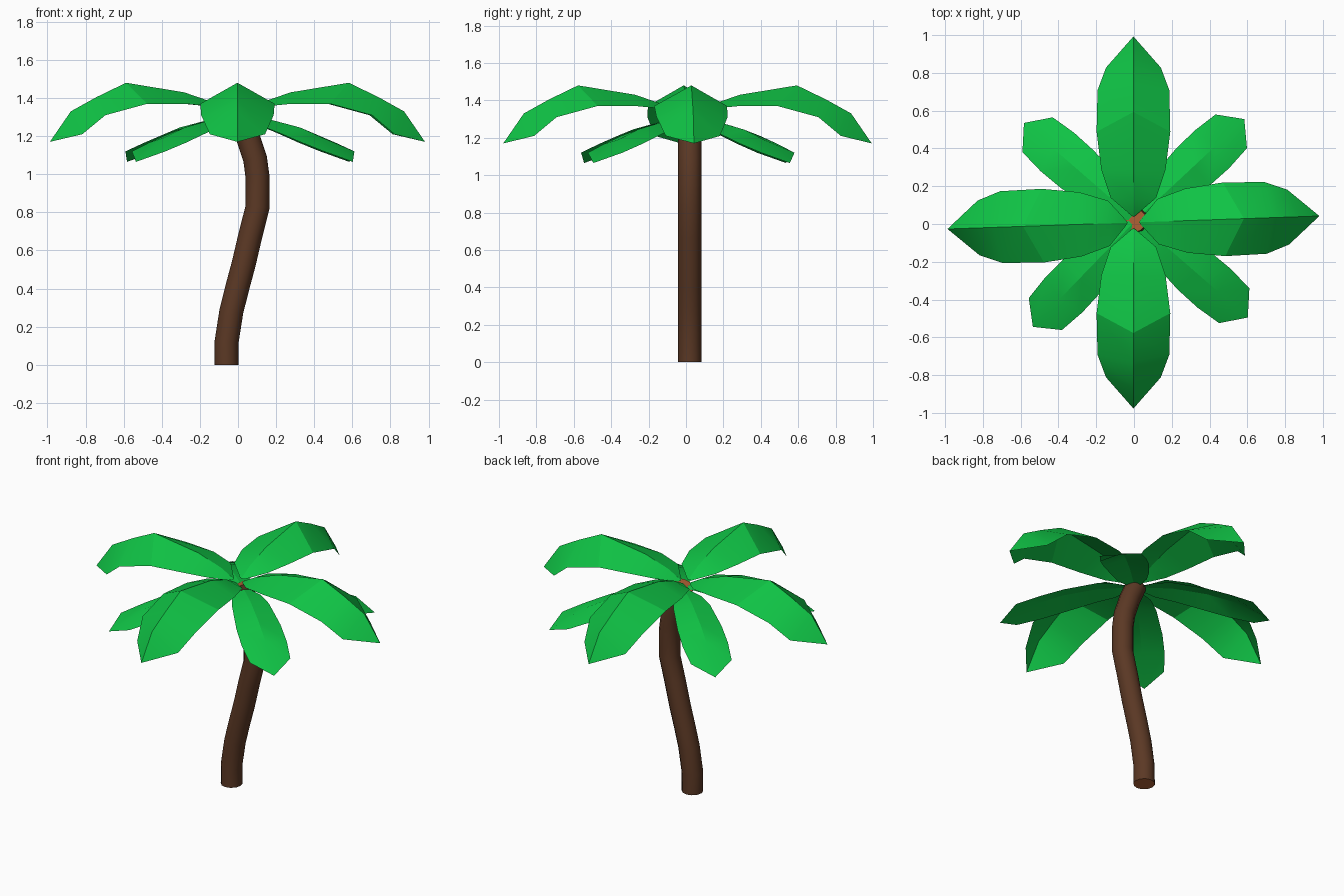
import bpy, bmesh, math
from mathutils import Vector, Matrix

if "Cube" in bpy.data.objects:
    bpy.data.objects.remove(bpy.data.objects["Cube"])


def material(name, rgb):
    m = bpy.data.materials.new(name)
    m.diffuse_color = (*rgb, 1)
    m.use_nodes = True
    m.node_tree.nodes["Principled BSDF"].inputs["Base Color"].default_value = m.diffuse_color
    return m


GREEN = material("leaf green", (0.005, 0.55, 0.06))
BARK = material("bark brown", (0.105, 0.04, 0.018))
WOOD = material("cut wood", (0.43, 0.12, 0.035))


def finish(bm, name, mats, angle):
    me = bpy.data.meshes.new(name)
    bm.to_mesh(me)
    bm.free()
    for m in mats:
        me.materials.append(m)
    ob = bpy.data.objects.new(name, me)
    bpy.context.collection.objects.link(ob)
    bpy.ops.object.select_all(action='DESELECT')
    ob.select_set(True)
    bpy.context.view_layer.objects.active = ob
    bpy.ops.object.shade_smooth_by_angle(angle=math.radians(angle))
    return ob


# Trunk: rings swept along a bent path, with cut-wood ends
path = [(-.06, 0), (-.06, .12), (-.035, .28), (-.005, .40), (.03, .53), (.065, .68),
        (.103, .83), (.102, .99), (.09, 1.08), (.05, 1.2), (.005, 1.30)]
SIDES, RADIUS = 12, 0.063
bm = bmesh.new()
rings = []
for i, (x, z) in enumerate(path):
    a, b = path[max(i - 1, 0)], path[min(i + 1, len(path) - 1)]
    tilt = math.atan2(b[0] - a[0], b[1] - a[1])
    rot = Matrix.Rotation(tilt, 3, 'Y')
    ring = []
    for k in range(SIDES):
        t = 2 * math.pi * k / SIDES
        p = rot @ Vector((RADIUS * math.cos(t), RADIUS * math.sin(t), 0))
        ring.append(bm.verts.new(p + Vector((x, 0.02, z))))
    rings.append(ring)
for lo, hi in zip(rings, rings[1:]):
    for k in range(SIDES):
        n = (k + 1) % SIDES
        bm.faces.new((lo[k], lo[n], hi[n], hi[k]))
for cap in (rings[0][::-1], rings[-1]):
    bm.faces.new(cap).material_index = 1
finish(bm, "trunk", [BARK, WOOD], 35)


# Leaf: folded sheet; rows are (edge distance, half width, edge z, ridge distance, ridge z)
def leaf(name, rows, degrees, centre):
    bm = bmesh.new()
    turn = Matrix.Rotation(math.radians(degrees), 3, 'Z')
    grid = []
    for re, w, ze, rr, zr in rows:
        pts = [(re, -w, ze), (rr, 0, zr), (re, w, ze)]
        grid.append([bm.verts.new(turn @ Vector(p) + Vector((*centre, 0))) for p in pts])
    for a, b in zip(grid, grid[1:]):
        for k in range(2):
            bm.faces.new((a[k], b[k], b[k + 1], a[k + 1]))
    bmesh.ops.remove_doubles(bm, verts=bm.verts, dist=0.0005)
    finish(bm, name, [GREEN], 20)


# Four large upper leaves
large = [(.04, .015, 1.32, .03, 1.325), (.13, .12, 1.355, .12, 1.375), (.28, .17, 1.37, .28, 1.43),
         (.48, .195, 1.37, .585, 1.48), (.70, .19, 1.31, .74, 1.405),
         (.82, .145, 1.21, .875, 1.33), (.985, 0, 1.17, .985, 1.17)]
for name, deg in (("right", 2), ("back", 90), ("left", 182), ("front", 270)):
    leaf("upper_leaf_" + name, large, deg, (-.003, .008))

# Four shorter lower leaves between them
small = [(.03, .025, 1.285, .03, 1.295), (.12, .085, 1.275, .12, 1.29), (.22, .11, 1.262, .22, 1.285),
         (.41, .132, 1.21, .42, 1.245), (.55, .135, 1.165, .58, 1.19),
         (.69, .122, 1.12, .785, 1.065)]
for name, deg in (("back_right", 43), ("back_left", 139), ("front_left", 226), ("front_right", 319)):
    leaf("lower_leaf_" + name, small, deg, (.01, .02))
